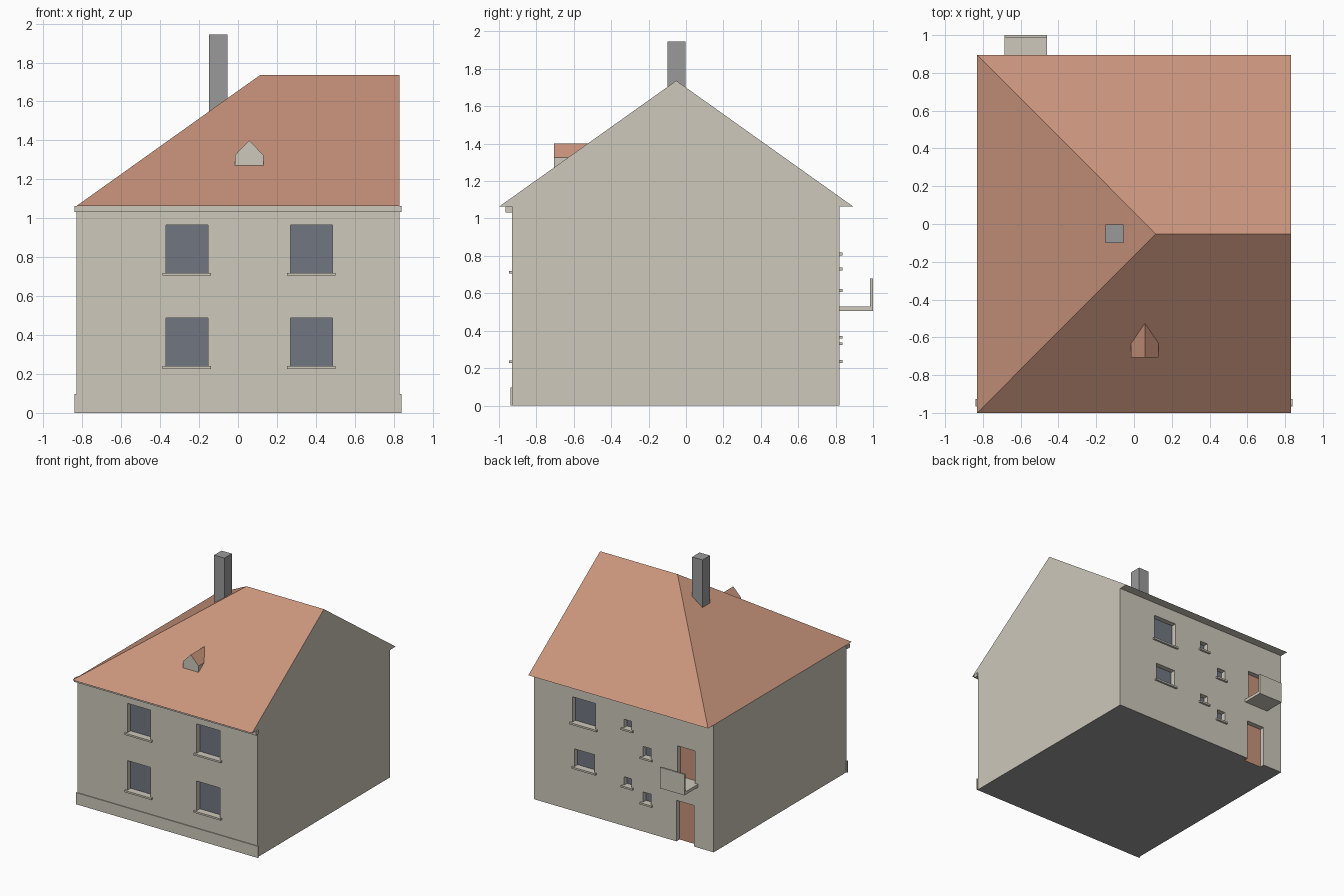
import bpy
import bmesh

if "Cube" in bpy.data.objects:
    bpy.data.objects.remove(bpy.data.objects["Cube"], do_unlink=True)


def material(name, rgb):
    """Flat material from 8-bit display values."""
    linear = [((c / 255 + 0.055) / 1.055) ** 2.4 for c in rgb] + [1.0]
    mat = bpy.data.materials.new(name)
    mat.use_nodes = True
    mat.diffuse_color = linear
    bsdf = next(n for n in mat.node_tree.nodes if n.type == "BSDF_PRINCIPLED")
    bsdf.inputs["Base Color"].default_value = linear
    bsdf.inputs["Roughness"].default_value = 0.9
    return mat


plaster = material("cream plaster", (205, 200, 187))
tile = material("terracotta", (200, 147, 123))
concrete = material("grey concrete", (154, 154, 154))
glass = material("blue grey glass", (113, 119, 129))


def finish(name, bm, mats, rule=None):
    bmesh.ops.recalc_face_normals(bm, faces=bm.faces)
    bm.normal_update()
    if rule:
        for f in bm.faces:
            f.material_index = int(rule(f))
    mesh = bpy.data.meshes.new(name)
    bm.to_mesh(mesh)
    bm.free()
    for m in mats:
        mesh.materials.append(m)
    obj = bpy.data.objects.new(name, mesh)
    bpy.context.collection.objects.link(obj)
    return obj


def add_box(bm, x, y, z):
    verts = bmesh.ops.create_cube(bm, size=1)["verts"]
    for v in verts:
        v.co = [lo + (c + 0.5) * (hi - lo) for c, (lo, hi) in zip(v.co, (x, y, z))]


def box(name, x, y, z, mats, rule=None):
    bm = bmesh.new()
    add_box(bm, x, y, z)
    return finish(name, bm, mats, rule)


HALF, FRONT, BACK = 0.83, -0.93, 0.82
EAVE, RIDGE, DEPTH = 1.063, 1.737, 0.045

# Openings: name, wall side (-1 front, 1 back), x range, z range, filling, has a sill
openings = []
for side_name, x in (("right", (-0.37, -0.155)), ("left", (0.27, 0.485))):
    for level, z in (("lower", (0.238, 0.487)), ("upper", (0.717, 0.965))):
        openings.append((f"front_{level}_{side_name}_window", -1, x, z, glass, True))
openings += [
    ("back_upper_large_window", 1, (0.26, 0.475), (0.735, 0.95), glass, True),
    ("back_lower_large_window", 1, (0.27, 0.455), (0.37, 0.52), glass, True),
    ("balcony_door", 1, (-0.655, -0.495), (0.53, 0.80), tile, False),
    ("entrance_door", 1, (-0.65, -0.485), (-0.02, 0.342), tile, False),
]
for i, z in enumerate((0.815, 0.335)):
    openings.append((f"stair_window_{i}", 1, (-0.07, 0.0), (z, z + 0.075), glass, True))
for i, z in enumerate((0.62, 0.24)):
    openings.append((f"hall_window_{i}", 1, (-0.25, -0.175), (z, z + 0.09), glass, True))

# Walls, with a grey underside
walls = box("walls", (-HALF, HALF), (FRONT, BACK), (0, EAVE), [plaster, concrete],
            lambda f: f.normal.z < -0.5)

# Recesses cut into the walls
bm = bmesh.new()
for _, side, x, z, _, _ in openings:
    y = (FRONT - 0.05, FRONT + DEPTH) if side < 0 else (BACK - DEPTH, BACK + 0.05)
    add_box(bm, x, y, z)
cutter = finish("opening_cutter", bm, [plaster, concrete])
cutter.hide_render = True
cut = walls.modifiers.new("openings", "BOOLEAN")
cut.operation, cut.solver, cut.object = "DIFFERENCE", "EXACT", cutter
bpy.context.view_layer.objects.active = walls
bpy.ops.object.modifier_apply(modifier=cut.name)
bpy.data.objects.remove(cutter, do_unlink=True)

# Panes, door leaves and sills
for name, side, x, z, filling, has_sill in openings:
    face = FRONT if side < 0 else BACK
    inner = face - side * DEPTH
    box(name, x, sorted((inner - side * 0.002, inner + side * 0.004)),
        (max(z[0], 0.0), z[1]), [filling])
    if has_sill:
        reach = 0.017
        box(name + "_sill", (x[0] - reach, x[1] + reach),
            sorted((face - side * DEPTH, face + side * reach)),
            (z[0] - 0.012, z[0] + 0.003), [plaster])

# Plinth and cornice along the front
box("front_plinth", (-0.84, 0.84), (FRONT - 0.007, FRONT + 0.003), (0, 0.097), [plaster])
box("front_cornice", (-0.84, 0.84), (FRONT - 0.035, FRONT + 0.003), (1.033, EAVE), [plaster])

# Roof, hipped on one end and gabled on the other
bm = bmesh.new()
a, b, c, d, hip, gable = [bm.verts.new(p) for p in (
    (-HALF, -1, EAVE), (HALF, -1, EAVE), (HALF, 0.895, EAVE), (-HALF, 0.895, EAVE),
    (0.115, -0.052, RIDGE), (HALF, -0.052, RIDGE))]
for loop in ((a, b, gable, hip), (c, d, hip, gable), (d, a, hip), (b, c, gable), (d, c, b, a)):
    bm.faces.new(loop)
finish("roof", bm, [plaster, tile], lambda f: f.normal.z > 0.1)

# Dormer, a house-shaped profile pushed back into the roof
bm = bmesh.new()
profile = ((-0.015, 1.272), (0.13, 1.272), (0.13, 1.325), (0.0575, 1.40), (-0.015, 1.325))
front = bm.faces.new([bm.verts.new((x, -0.706, z)) for x, z in profile])
new = bmesh.ops.extrude_face_region(bm, geom=[front], use_keep_orig=True)["geom"]
bmesh.ops.translate(bm, vec=(0, 0.2, 0),
                    verts=[v for v in new if isinstance(v, bmesh.types.BMVert)])
finish("dormer", bm, [plaster, tile], lambda f: f.normal.z > 0.1)

# Chimney
box("chimney", (-0.15, -0.055), (-0.1, -0.003), (1.45, 1.945), [concrete])

# Balcony slab and parapet
box("balcony_slab", (-0.685, -0.46), (BACK - 0.01, 0.985), (0.505, 0.53), [plaster])
box("balcony_parapet", (-0.685, -0.46), (0.985, 1.0), (0.505, 0.68), [plaster])
